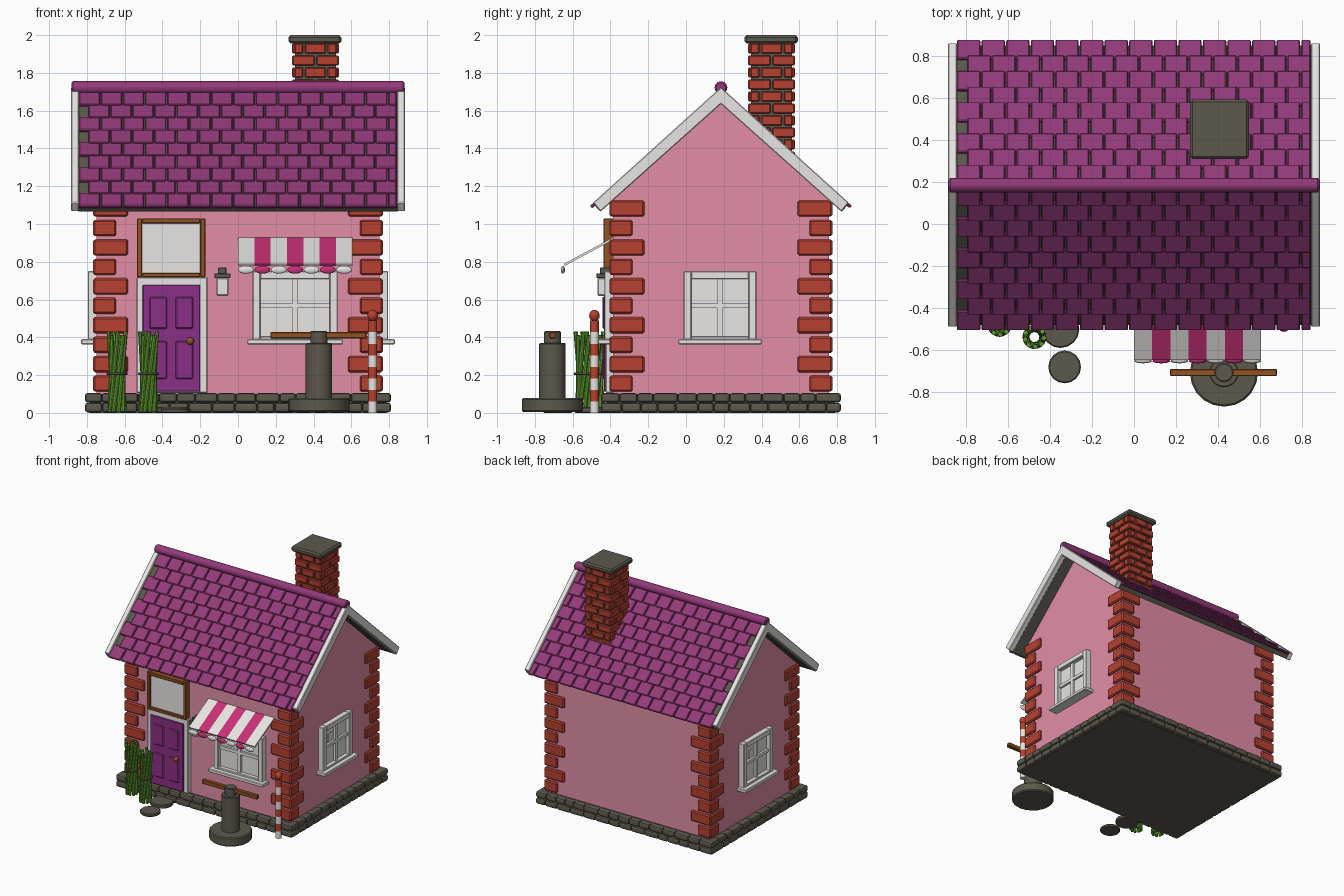
import bpy, bmesh, math, random
from mathutils import Matrix, Vector

if "Cube" in bpy.data.objects:
    bpy.data.objects.remove(bpy.data.objects["Cube"])

random.seed(4)
C = 0.185                       # y of the ridge / house centre
SLOPE = math.atan(0.904)


def mat(name, r, g, b):
    m = bpy.data.materials.new(name)
    m.diffuse_color = (r, g, b, 1)
    m.use_nodes = True
    m.node_tree.nodes["Principled BSDF"].inputs["Base Color"].default_value = m.diffuse_color
    return m


WHITE = mat("white", 0.8, 0.79, 0.77)
PINK = mat("wall pink", 0.76, 0.27, 0.38)
ROOF = mat("roof purple", 0.29, 0.042, 0.19)
DOOR = mat("door purple", 0.26, 0.03, 0.24)
MAGENTA = mat("magenta", 0.58, 0.03, 0.18)
RED = mat("brick red", 0.47, 0.053, 0.03)
STONE = mat("dark stone", 0.107, 0.098, 0.073)
WOOD = mat("brown wood", 0.29, 0.085, 0.015)
GREEN = mat("green", 0.12, 0.36, 0.03)


def finish(name, bm, material, bevel=0.0, smooth=False, segs=1):
    bmesh.ops.recalc_face_normals(bm, faces=bm.faces)
    me = bpy.data.meshes.new(name)
    bm.to_mesh(me)
    bm.free()
    me.materials.append(material)
    ob = bpy.data.objects.new(name, me)
    bpy.context.collection.objects.link(ob)
    if bevel:
        b = ob.modifiers.new("bevel", 'BEVEL')
        b.width, b.segments, b.limit_method = bevel, segs, 'ANGLE'
        b.angle_limit = math.radians(40)
    if smooth:
        bpy.ops.object.select_all(action='DESELECT')
        ob.select_set(True)
        bpy.context.view_layer.objects.active = ob
        bpy.ops.object.shade_smooth_by_angle(angle=math.radians(40))
    return ob


def boxes(name, material, items, bevel=0.0, M=Matrix(), segs=1):
    """items: (x0, x1, y0, y1, z0, z1) with an optional matrix at the end"""
    bm = bmesh.new()
    for it in items:
        x0, x1, y0, y1, z0, z1 = it[:6]
        m = it[6] if len(it) > 6 else Matrix()
        bmesh.ops.create_cube(bm, size=1, matrix=M @ m
                              @ Matrix.Translation(((x0 + x1) / 2, (y0 + y1) / 2, (z0 + z1) / 2))
                              @ Matrix.Diagonal((x1 - x0, y1 - y0, z1 - z0, 1)))
    return finish(name, bm, material, bevel, segs=segs)


def rods(name, material, items, sides=16, bevel=0.0):
    """items: (start, end, radius)"""
    bm = bmesh.new()
    for p, q, r in items:
        p, q = Vector(p), Vector(q)
        rot = (q - p).to_track_quat('Z', 'Y').to_matrix().to_4x4()
        bmesh.ops.create_cone(bm, cap_ends=True, segments=sides, radius1=r, radius2=r,
                              depth=(q - p).length, matrix=Matrix.Translation((p + q) / 2) @ rot)
    return finish(name, bm, material, bevel, smooth=True)


def balls(name, material, items):
    """items: (centre, radii)"""
    bm = bmesh.new()
    for c, s in items:
        bmesh.ops.create_uvsphere(bm, u_segments=16, v_segments=8, radius=1,
                                  matrix=Matrix.Translation(c) @ Matrix.Diagonal((*s, 1)))
    return finish(name, bm, material, smooth=True)


def prisms(name, material, half, spans, bevel=0.0):
    """symmetric y-z profile (half given as offsets from ridge) extruded along x spans"""
    pts = half + [(-y, z) for y, z in reversed(half) if y]
    bm = bmesh.new()
    for x0, x1 in spans:
        f = bm.faces.new([bm.verts.new((x0, C + y, z)) for y, z in pts])
        r = bmesh.ops.extrude_face_region(bm, geom=[f])
        bmesh.ops.translate(bm, vec=(x1 - x0, 0, 0),
                            verts=[v for v in r['geom'] if isinstance(v, bmesh.types.BMVert)])
    return finish(name, bm, material, bevel)


# walls and gables
prisms("walls", PINK, [(0, 1.655), (0.572, 1.135), (0.572, 0.08)], [(-0.75, 0.75)])

# foundation core and rounded stones
boxes("foundation_core", STONE, [(-0.785, 0.785, C - 0.605, C + 0.605, 0, 0.1)])
stones = []
for row in range(2):
    z = 0.003 + row * 0.052
    for s in (-1, 1):
        for half, along_x in ((0.81, True), (0.635, False)):
            a = -half
            while a < half - 0.01:
                b = a + random.uniform(0.08, 0.13)
                if half - b < 0.06:
                    b = half
                lo, hi = sorted((s * 0.575, s * 0.635)) if along_x else sorted((s * 0.75, s * 0.81))
                stones.append((a, b, C + lo, C + hi, z, z + 0.05) if along_x
                              else (lo, hi, C + a, C + b, z, z + 0.05))
                a = b
boxes("foundation_stones", STONE, stones, 0.014, segs=2)

# corner bricks, alternating long and short
quoins = []
for i in range(10):
    w, z = (0.185 if i % 2 else 0.122), 0.112 + 0.103 * i
    for sx in (-1, 1):
        for sy in (-1, 1):
            xs, ys = sorted((sx * 0.767, sx * (0.767 - w))), sorted((sy * 0.59, sy * (0.59 - w)))
            quoins.append((*xs, C + ys[0], C + ys[1], z, z + 0.086))
boxes("corner_bricks", RED, quoins, 0.009)

# roof slab, white edge boards, ridge
prisms("roof_slab", STONE, [(0, 1.695), (0.665, 1.094), (0.64, 1.066), (0, 1.645)], [(-0.845, 0.845)])
prisms("edge_boards", WHITE, [(0, 1.725), (0.677, 1.113), (0.638, 1.065), (0, 1.635)],
       [(-0.885, -0.842), (0.842, 0.885)], 0.005)
rods("ridge_cap", ROOF, [((-0.882, C, 1.722), (0.882, C, 1.722), 0.034)], 12, 0.008)

# roof tiles: nine staggered rows on each side
tiles = []
for side in (0, math.pi):
    base = (Matrix.Translation((0, C, 1.697)) @ Matrix.Rotation(side, 4, 'Z')
            @ Matrix.Rotation(SLOPE, 4, 'X'))
    for i in range(9):
        low = 0.918 - 0.1 * i
        m = base @ Matrix.Translation((0, -low, 0.002)) @ Matrix.Rotation(-0.07, 4, 'X')
        x = -0.842 + (0.05 if i % 2 else 0)
        while x < 0.8:
            e = min(x + 0.111, 0.84)
            xs = (x, e) if side == 0 else (-e, -x)
            tiles.append((*xs, 0, 0.115, 0, 0.018, m))
            x += 0.117
boxes("roof_tiles", ROOF, tiles, 0.005)

# chimney
boxes("chimney_core", STONE, [(0.302, 0.518, 0.345, 0.561, 1.33, 1.96)])
boxes("chimney_cap", STONE, [(0.267, 0.547, 0.31, 0.592, 1.955, 2.0)], 0.012)
bricks = []
for k in range(10):
    z = 1.903 - 0.0635 * k
    row = [(-0.122, -0.005), (0.005, 0.122)] if k % 2 else [(-0.112, -0.065), (-0.055, 0.055), (0.065, 0.112)]
    for q in range(4):
        m = Matrix.Translation((0.41, 0.453, 0)) @ Matrix.Rotation(q * math.pi / 2, 4, 'Z')
        bricks += [(a, b, -0.124, -0.09, z, z + 0.053, m) for a, b in row]
boxes("chimney_bricks", RED, bricks, 0.006)


# windows: local x across, -y outward, wall at y = 0
def window(name, pos, turn, w):
    M = Matrix.Translation(pos) @ Matrix.Rotation(turn, 4, 'Z')
    h, z0, z1, t = w / 2, 0.385, 0.75, 0.042
    boxes(name + "_frame", WHITE, [(-h, -h + t, -0.045, 0.02, z0, z1), (h - t, h, -0.045, 0.02, z0, z1),
                                   (-h + t, h - t, -0.045, 0.02, z1 - t, z1),
                                   (-h + t, h - t, -0.045, 0.02, z0, z0 + 0.02),
                                   (-h - 0.027, h + 0.027, -0.08, 0.02, 0.363, 0.39)], 0.004, M)
    boxes(name + "_bars", WHITE, [(-0.013, 0.013, -0.03, 0.01, z0, z1 - 0.02),
                                  (-h + 0.02, h - 0.02, -0.029, 0.01, 0.555, 0.58)], 0, M)
    boxes(name + "_panes", WHITE, [(-h + 0.02, h - 0.02, -0.012, 0.01, z0, z1 - 0.02),
                                   (-0.09, -0.03, -0.017, 0, 0.585, 0.655)], 0, M)


window("front_window", (0.302, C - 0.572, 0), 0, 0.45)
window("right_window", (0.75, 0.18, 0), math.pi / 2, 0.386)
window("left_window", (-0.75, 0.18, 0), -math.pi / 2, 0.386)

# door with four panels, and the board above it
boxes("door_frame", WHITE, [(-0.537, -0.162, -0.425, -0.37, 0.105, 0.718)], 0.005)
boxes("door", DOOR, [(-0.505, -0.2, -0.435, -0.38, 0.112, 0.678)], 0.004)
boxes("door_panels", DOOR, [(x, x + 0.092, -0.443, -0.42, a, b) for x in (-0.468, -0.33)
                            for a, b in ((0.18, 0.38), (0.445, 0.614))], 0.006)
balls("door_knob", WOOD, [((-0.253, -0.452, 0.38), (0.02, 0.02, 0.02))])
boxes("board_frame", WOOD, [(-0.535, -0.508, -0.437, -0.38, 0.718, 1.03), (-0.2, -0.173, -0.437, -0.38, 0.718, 1.03),
                            (-0.508, -0.2, -0.437, -0.38, 1.003, 1.03), (-0.508, -0.2, -0.437, -0.38, 0.718, 0.741)], 0.004)
boxes("board_panel", WHITE, [(-0.515, -0.19, -0.42, -0.38, 0.73, 1.01)])

# wall lamp
boxes("lamp_glass", WHITE, [(-0.115, -0.05, -0.468, -0.405, 0.62, 0.716)], 0.006)
boxes("lamp_cap", STONE, [(-0.125, -0.04, -0.475, -0.38, 0.714, 0.738),
                          (-0.105, -0.062, -0.455, -0.38, 0.736, 0.77)], 0.003)

# striped awning with scallops
tilt = Matrix.Translation((0, -0.385, 0.93)) @ Matrix.Rotation(math.atan2(0.14, 0.26), 4, 'X')
for label, m, par in (("white", WHITE, 0), ("magenta", MAGENTA, 1)):
    idx = [i for i in range(7) if i % 2 == par]
    boxes("awning_stripes_" + label, m, [(i * 0.0865, (i + 1) * 0.0865, -0.297, 0, -0.012, 0, tilt) for i in idx])
    balls("awning_scallops_" + label, m, [((i * 0.0865 + 0.043, -0.652, 0.758), (0.042, 0.011, 0.021)) for i in idx])

# striped pole
for label, m, par in (("white", WHITE, 0), ("red", RED, 1)):
    rods("pole_" + label, m, [((0.713, -0.485, i * 0.061), (0.713, -0.485, (i + 1) * 0.061), 0.024)
                              for i in range(8) if i % 2 == par])
balls("pole_ball", RED, [((0.713, -0.485, 0.515), (0.028, 0.028, 0.031))])

# grinding post with cross bar
rods("post_base", STONE, [((0.428, -0.707, 0.005), (0.428, -0.707, 0.08), 0.162)], 20, 0.008)
rods("post_column", STONE, [((0.428, -0.707, 0.07), (0.428, -0.707, 0.37), 0.07),
                            ((0.428, -0.707, 0.36), (0.428, -0.707, 0.433), 0.045)], 20, 0.005)
boxes("post_bar", WOOD, [(0.172, 0.68, -0.724, -0.69, 0.395, 0.428)], 0.004)

# stepping stones
rods("stepping_stones", STONE, [((-0.33, -0.68, 0), (-0.33, -0.68, 0.025), 0.078),
                                ((-0.35, -0.5, 0), (-0.35, -0.5, 0.032), 0.09)], 16, 0.006)

# two twisted bundles of stalks
for n, (cx, cy) in enumerate(((-0.64, -0.48), (-0.474, -0.538))):
    stalks = []
    for i in range(9):
        t = i * math.tau / 9
        stalks.append(((cx + 0.04 * math.cos(t), cy + 0.04 * math.sin(t), 0.005),
                       (cx + 0.046 * math.cos(t + 1.3), cy + 0.046 * math.sin(t + 1.3), 0.41 + 0.02 * (i % 2)), 0.0115))
    rods("stalks_%d" % n, GREEN, stalks, 8)
    bpy.ops.mesh.primitive_torus_add(location=(cx, cy, 0.207), major_radius=0.05, minor_radius=0.007,
                                     major_segments=20, minor_segments=6)
    bpy.context.object.name = "stalk_tie_%d" % n
    bpy.context.object.data.materials.append(STONE)
